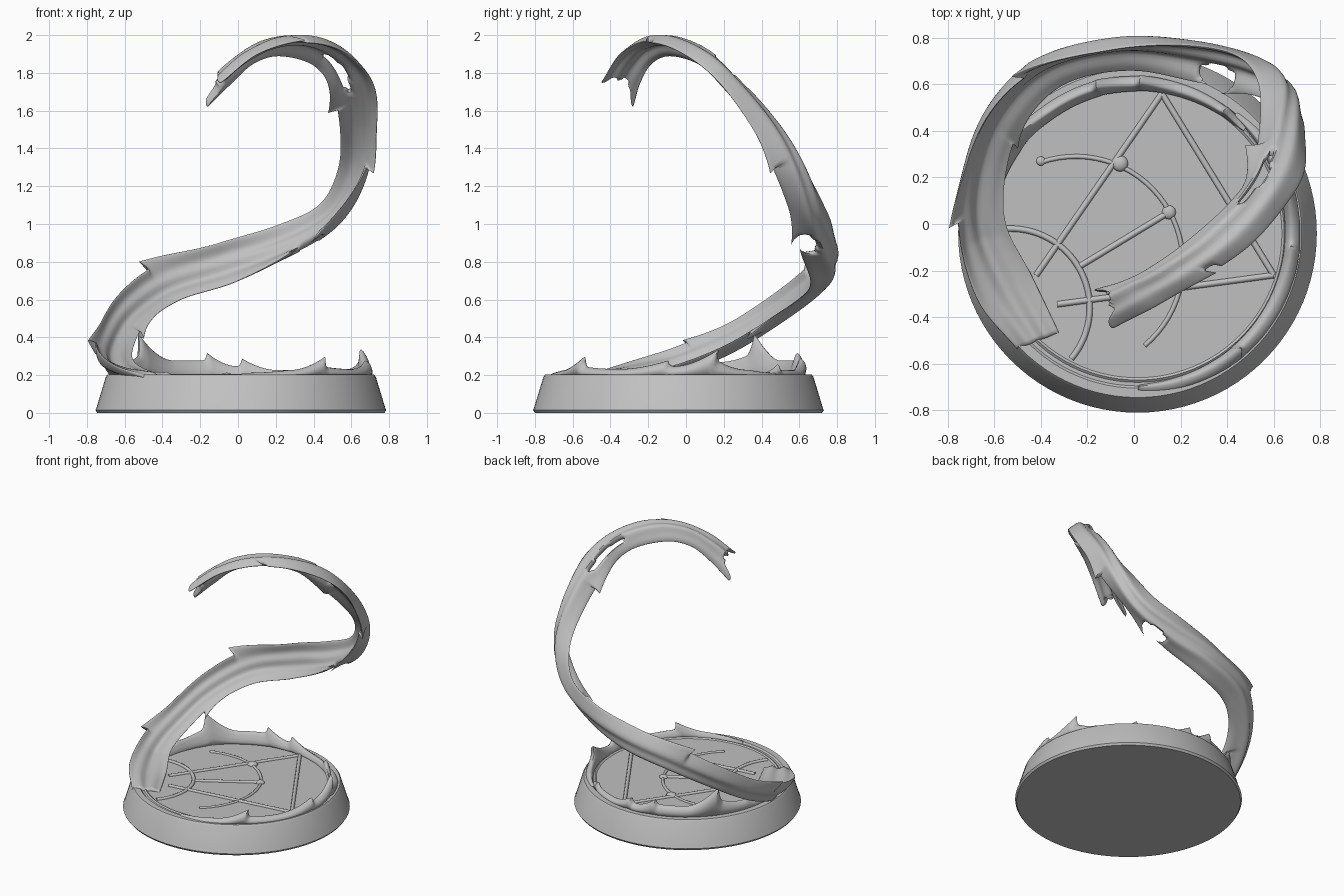
import bpy, bmesh, math
from mathutils import Vector, Matrix

if "Cube" in bpy.data.objects:
    bpy.data.objects.remove(bpy.data.objects["Cube"])

stone = bpy.data.materials.new("plain_grey")
stone.use_nodes = True
GREY = (0.53, 0.53, 0.53, 1)
stone.diffuse_color = GREY
stone.node_tree.nodes["Principled BSDF"].inputs["Base Color"].default_value = GREY
CENTRE = Vector((0.015, -0.04, 0))


def finish(name, bm, angle=40):
    bmesh.ops.recalc_face_normals(bm, faces=bm.faces)
    mesh = bpy.data.meshes.new(name)
    bm.to_mesh(mesh)
    bm.free()
    ob = bpy.data.objects.new(name, mesh)
    bpy.context.collection.objects.link(ob)
    mesh.materials.append(stone)
    bpy.ops.object.select_all(action='DESELECT')
    ob.select_set(True)
    bpy.context.view_layer.objects.active = ob
    bpy.ops.object.shade_smooth_by_angle(angle=math.radians(angle))


def loft(name, rings, angle=50, is_hole=None):
    """Skin closed rings; open borders are walled through to the mirrored side."""
    bm = bmesh.new()
    rows = [[bm.verts.new(p) for p in ring] for ring in rings]
    n = len(rows[0])
    mirror = {row[i]: row[(n - i) % n] for row in rows for i in range(n // 2 + 1)}
    for k, (a, b) in enumerate(zip(rows, rows[1:])):
        for i in range(n):
            if is_hole and is_hole(k, min(i, n - 1 - i)):
                continue
            j = (i + 1) % n
            bm.faces.new((a[i], a[j], b[j], b[i]))
    rim = [e for e in bm.edges if len(e.link_faces) == 1 and all(v in mirror for v in e.verts)]
    rim_verts = set()
    for e in rim:
        v, w = e.verts
        quad = list(dict.fromkeys((v, w, mirror[w], mirror[v])))
        rim_verts.update(quad)
        if len(quad) > 2:
            bm.faces.new(quad)
    if is_hole:
        for _ in range(4):
            bmesh.ops.smooth_vert(bm, verts=list(rim_verts), factor=.4,
                                  use_axis_x=True, use_axis_y=True, use_axis_z=True)
    bmesh.ops.delete(bm, geom=[v for v in bm.verts if not v.link_faces], context='VERTS')
    finish(name, bm, angle)


def spline(pts, s):
    i = max(0, min(int(s), len(pts) - 2))
    t = s - i
    p1, p2 = pts[i], pts[i + 1]
    p0 = pts[i - 1] if i else p1 * 2 - p2
    p3 = pts[i + 2] if i + 2 < len(pts) else p2 * 2 - p1
    return (p1 * 2 + (p2 - p0) * t + (p0 * 2 - p1 * 5 + p2 * 4 - p3) * t * t
            + (p1 * 3 - p0 - p2 * 3 + p3) * t ** 3) / 2


# round base: profile turned around the centre
profile = [(0, 0), (.76, 0), (.77, .015), (.765, .025), (.715, .19), (.705, .203),
           (.665, .203), (.655, .192), (.64, .192), (.63, .2), (.62, .192), (0, .192)]
bm = bmesh.new()
SIDES = 96
rows = []
for r, z in profile:
    if r == 0:
        rows.append([bm.verts.new(CENTRE + Vector((0, 0, z)))] * SIDES)
    else:
        rows.append([bm.verts.new(CENTRE + Vector((r * math.cos(k * math.tau / SIDES),
                                                   r * math.sin(k * math.tau / SIDES), z)))
                     for k in range(SIDES)])
for a, b in zip(rows, rows[1:]):
    for i in range(SIDES):
        j = (i + 1) % SIDES
        bm.faces.new(list(dict.fromkeys((a[i], a[j], b[j], b[i]))))
finish("base", bm, 30)


# raised lines on the floor
def bead(name, pts, r=0.013):
    rings = []
    for i, p in enumerate(pts):
        d = (pts[min(i + 1, len(pts) - 1)] - pts[max(i - 1, 0)]).normalized()
        side = Vector((-d.y, d.x, 0))
        rings.append([p + side * r * math.cos(k * math.pi / 4)
                      + Vector((0, 0, r * math.sin(k * math.pi / 4))) for k in range(8)])
    loft(name, rings)


def floor(x, y):
    return Vector((x, y, .192))


def arc(x, y, r, a0, a1, n=32):
    return [floor(x + r * math.cos(a), y + r * math.sin(a))
            for a in (math.radians(a0 + (a1 - a0) * i / n) for i in range(n + 1))]


bead("floor_line_left", [floor(.12, .56), floor(-.42, -.22)])
bead("floor_line_right", [floor(.12, .56), floor(.6, -.22)])
bead("floor_line_front", [floor(.6, -.22), floor(-.33, -.345)])
bead("floor_line_middle", [floor(-.23, -.18), floor(.15, .05)])
bead("floor_arc_small", arc(-.53, -.36, .34, -40, 100))
bead("floor_arc_large", arc(-.25, -.17, .46, -50, 109), .01)
for x, y, r in [(.15, .05, .03), (-.4, .27, .02), (-.06, .26, .035)]:
    bm = bmesh.new()
    bmesh.ops.create_uvsphere(bm, u_segments=16, v_segments=8, radius=r,
                              matrix=Matrix.Translation(floor(x, y)) @ Matrix.Diagonal((1, 1, .6, 1)))
    finish("floor_stud", bm)

# ribbon: upper and lower edge of the rising coil
upper = [Vector(p) for p in [
    (-.5, -.54, .19), (-.67, -.33, .26), (-.75, -.05, .35), (-.73, .22, .47), (-.62, .48, .64),
    (-.42, .66, .79), (-.1, .75, .90), (.2, .77, .99), (.43, .73, 1.1), (.53, .62, 1.29),
    (.54, .43, 1.5), (.5, .22, 1.7), (.4, .08, 1.84), (.22, -.08, 1.89), (.08, -.18, 1.85),
    (-.03, -.24, 1.75), (-.14, -.27, 1.64)]]
lower = [Vector(p) for p in [
    (-.32, -.47, .19), (-.44, -.22, .21), (-.55, 0, .27), (-.55, .22, .36), (-.48, .42, .48),
    (-.3, .6, .60), (-.02, .66, .69), (.27, .61, .84), (.5, .56, 1.03), (.66, .48, 1.25),
    (.73, .37, 1.48), (.73, .22, 1.70), (.65, .08, 1.84), (.5, -.09, 1.94), (.3, -.23, 1.96),
    (.1, -.35, 1.9), (-.07, -.44, 1.77)]]
LAST = len(upper) - 1
# torn barbs: place along the coil, reach, length
barbs_up = [(2.3, .045, .9), (4.9, .06, 1.1), (10.6, .05, 1.0)]
barbs_low = [(3.7, .04, .8), (7.5, .045, .8), (9.3, .05, 1.0), (13.9, .02, .8)]


def barb(s, barbs):
    total = 0
    for start, reach, length in barbs:
        u = (s - start) / length
        if 0 <= u < 1:
            total += reach * (1 - u) ** 2
        elif -.1 < u < 0:
            total += reach * (1 + u / .1)
    return total


def frame(s):
    a, b = spline(upper, s), spline(lower, s)
    lo, hi = max(s - .1, 0), min(s + .1, LAST)
    along = (spline(upper, hi) + spline(lower, hi) - spline(upper, lo) - spline(lower, lo)).normalized()
    return a, b, along, (a - b).cross(along).normalized()


rings = []
STEPS, AROUND = 20, 48
for k in range(LAST * STEPS + 1):
    s = k / STEPS
    a, b, along, out = frame(s)
    ea, eb = barb(s, barbs_up), barb(s, barbs_low)
    wide = (a - b).normalized()
    bow = .07 * min(1, s / 2 + .1) * (1 - .35 * max(0, s - 10) / 6)
    ring = []
    for i in range(AROUND):
        t = math.tau * i / AROUND
        w = math.cos(t)
        hump = 1 - w * w
        flute = .01 * math.cos(7 * w + .35 * s) * hump
        p = (a + b) / 2 + (a - b) / 2 * w + out * (bow * hump + .026 * math.sin(t) + flute)
        # barbs pull only the nearby edge out and back
        p += (wide - along) * ea * max(0, w) ** 4 - (wide + along) * eb * max(0, -w) ** 4
        # ragged tip
        if s > LAST - 1:
            p += along * .06 * (s - LAST + 1) * (abs(w) + .5 * math.cos(7 * w) - .8)
        ring.append(p)
    rings.append(ring)

# torn slits: place along, place across, half length, half width
slits = [(7.35, -.72, .32, .33), (11.5, .35, .7, .17), (13.75, -1, .12, .25), (16, .1, .3, .2)]


def torn(k, i):
    s = (k + .5) / STEPS
    w = math.cos(math.tau * (i + .5) / AROUND)
    return any(((s - s0) / ls) ** 2 + ((w - w0) / lw) ** 2 < 1 for s0, w0, ls, lw in slits)


loft("ribbon", rings, 60, torn)


# low wisps curling around the rim: (degrees, height) crests
def wisp(name, crests, radius, lean, flare):
    rings = []
    a0, a1 = crests[0][0], crests[-1][0]
    n = int(abs(a1 - a0))
    for k in range(n + 1):
        deg = a0 + (a1 - a0) * k / n
        for (d0, h0), (d1, h1) in zip(crests, crests[1:]):
            if d0 <= deg <= d1:
                u = (deg - d0) / (d1 - d0)
                h = h0 + (h1 - h0) * (u * u if h1 > h0 else 1 - (1 - u) ** 2)
                break
        ring = []
        fat = .012 + .03 * abs(math.sin(math.pi * k / n)) ** .5
        for i in range(12):
            t = math.tau * i / 12
            up = .5 + .5 * math.cos(t)
            r = radius + fat * math.sin(t) * (1 - .5 * up) + .04 * up * (1 - up) + flare * h * up
            ang = math.radians(deg + lean * h * up * up)
            ring.append(CENTRE + Vector((r * math.cos(ang), r * math.sin(ang), .185 + (h + .012) * up)))
        rings.append(ring)
    loft(name, rings, 60)


wisp("wisp_right", [(-90, .015), (-68, .03), (-52, .1), (-48, .045), (-30, .035), (-8, .08),
                    (-4, .05), (13, .14), (17, .07), (34, .03), (50, .015)], .655, 40, .1)
wisp("wisp_back", [(44, .015), (54, .06), (57, .03), (72, .03), (88, .09), (91, .05), (104, .12),
                   (107, .08), (122, .08), (140, .22), (146, .1), (162, .07), (185, .02)], .63, 15, .2)
